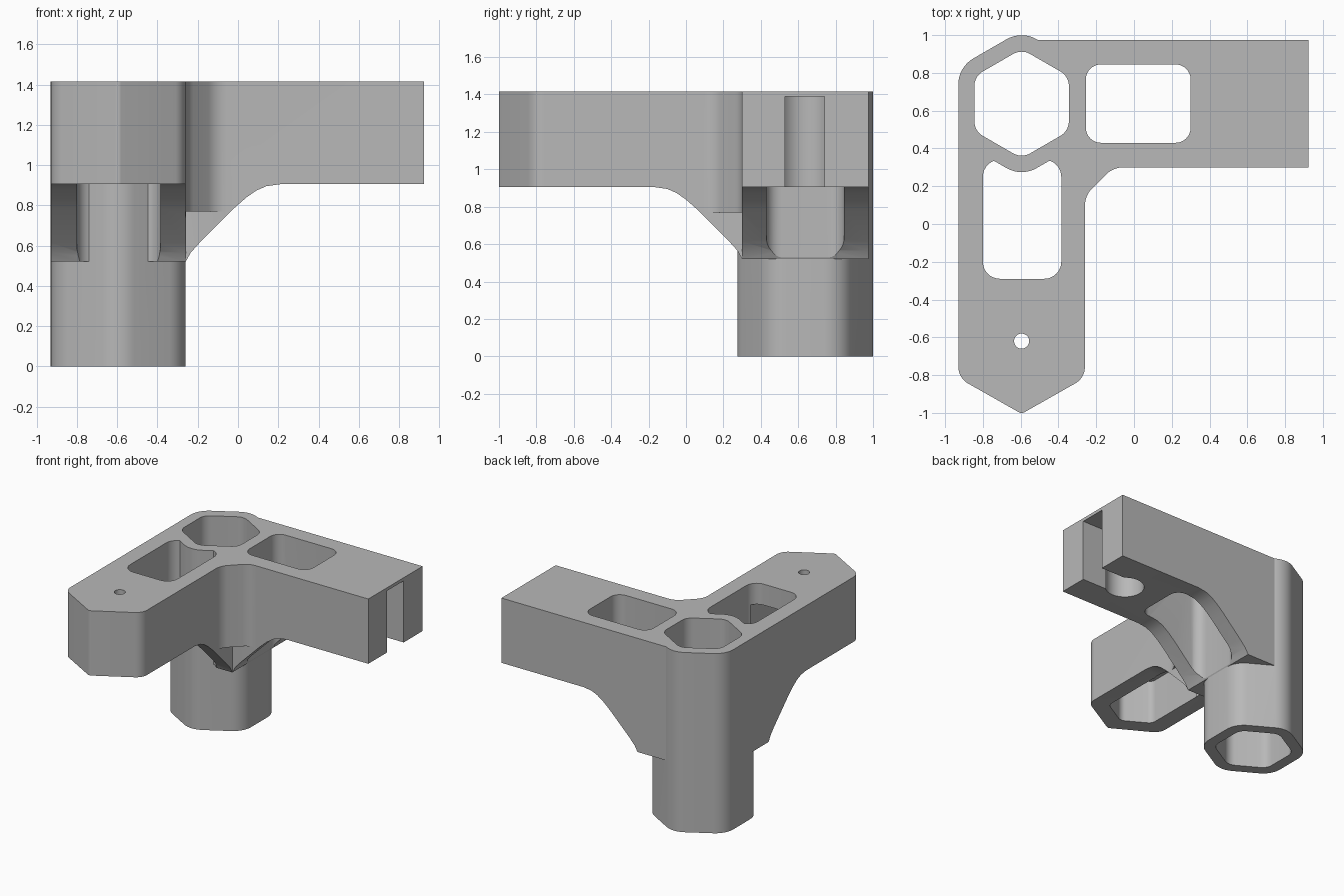
import bpy, bmesh, math
from mathutils import Vector

if "Cube" in bpy.data.objects:
    bpy.data.objects.remove(bpy.data.objects["Cube"])

grey = bpy.data.materials.new("plain grey")
grey.use_nodes = True
grey.diffuse_color = (0.48, 0.48, 0.48, 1)
grey.node_tree.nodes["Principled BSDF"].inputs["Base Color"].default_value = (0.48, 0.48, 0.48, 1)

TOP, UNDER, SHELF = 1.415, 0.905, 0.52
CX, CY = -0.595, 0.637          # centre of the hexagonal leg


def rounded(points, radius, steps=8):
    """Fillet each corner; radius is one number or one per corner."""
    out = []
    n = len(points)
    for i in range(n):
        r = radius[i] if isinstance(radius, (list, tuple)) else radius
        p = Vector(points[i])
        a = (Vector(points[i - 1]) - p).normalized()
        b = (Vector(points[(i + 1) % n]) - p).normalized()
        if r == 0:
            out.append(p)
            continue
        half = a.angle(b) / 2
        centre = p + (a + b).normalized() * (r / math.sin(half))
        start = p + a * (r / math.tan(half)) - centre
        end = p + b * (r / math.tan(half)) - centre
        turn = math.atan2(start.x * end.y - start.y * end.x, start.dot(end))
        for k in range(steps + 1):
            t = turn * k / steps
            c, s = math.cos(t), math.sin(t)
            out.append(centre + Vector((start.x * c - start.y * s, start.x * s + start.y * c)))
    return out


def prism(name, points, lo, hi, axis="z"):
    """Extrude a 2D profile between lo and hi along the chosen axis."""
    place = {"z": lambda p, d: (p[0], p[1], d),
             "y": lambda p, d: (p[0], d, p[1]),
             "x": lambda p, d: (d, p[0], p[1])}[axis]
    bm = bmesh.new()
    face = bm.faces.new([bm.verts.new(place(p, lo)) for p in points])
    new = bmesh.ops.extrude_face_region(bm, geom=[face])["geom"]
    shift = Vector(place((0, 0), hi - lo))
    bmesh.ops.translate(bm, verts=[v for v in new if isinstance(v, bmesh.types.BMVert)], vec=shift)
    bmesh.ops.recalc_face_normals(bm, faces=bm.faces)
    mesh = bpy.data.meshes.new(name)
    bm.to_mesh(mesh)
    bm.free()
    mesh.materials.append(grey)
    obj = bpy.data.objects.new(name, mesh)
    bpy.context.collection.objects.link(obj)
    return obj


def rect(x0, x1, y0, y1):
    return [(x0, y0), (x1, y0), (x1, y1), (x0, y1)]


def hexagon(radius):
    return [(CX + radius * math.sin(k * math.pi / 3), CY + radius * math.cos(k * math.pi / 3))
            for k in range(6)]


def circle(x, y, r, n=32):
    return [(x + r * math.cos(2 * math.pi * k / n), y + r * math.sin(2 * math.pi * k / n))
            for k in range(n)]


def combine(target, tool, operation):
    mod = target.modifiers.new("bool", "BOOLEAN")
    mod.operation, mod.solver, mod.object = operation, "EXACT", tool
    bpy.context.view_layer.objects.active = target
    bpy.ops.object.modifier_apply(modifier=mod.name)
    bpy.data.objects.remove(tool)


# L-shaped body, deep enough to hold the braces
outline = [(-0.93, 0.64), (-0.93, -0.815), (CX, -1.005), (-0.26, -0.815), (-0.26, 0.15),
           (-0.11, 0.30), (0.925, 0.30), (0.925, 0.975), (-0.56, 0.975), (CX, 0.80)]
body = prism("corner_bracket", rounded(outline, [0, 0.1, 0.03, 0.1, 0.13, 0.13, 0, 0, 0, 0]),
             SHELF, TOP)

# Curved undersides of the two braces
curve = [(-0.26, 0.52), (-0.235, 0.565), (-0.19, 0.615), (-0.02, 0.785), (0.04, 0.838),
         (0.09, 0.873), (0.14, 0.895), (0.21, UNDER), (1.3, UNDER), (1.3, 0.3), (-0.26, 0.3)]
combine(body, prism("brace_cut_x", curve, -1.5, 1.5, "y"), "DIFFERENCE")
combine(body, prism("brace_cut_y", [(0.04 - a, z) for a, z in curve], -1.5, 1.5, "x"), "DIFFERENCE")
combine(body, prism("inner_corner_cut", rect(-0.259, 0.5, -0.5, 0.299), 0.3, 0.77), "DIFFERENCE")

# Openings in the two arms
combine(body, prism("side_opening", rounded(rect(-0.255, 0.30, 0.43, 0.845), 0.08), 0.3, 1.6), "DIFFERENCE")
combine(body, prism("front_opening", rounded(rect(-0.80, -0.385, -0.29, 0.34), 0.09), 0.3, 1.6), "DIFFERENCE")

# Hollow under the front arm, with a screw hole above it
pocket = [(-0.797, -0.24), (-0.797, -0.745), (CX, -0.863), (-0.388, -0.745), (-0.388, -0.24)]
combine(body, prism("front_pocket", rounded(pocket, [0, 0.06, 0.06, 0.06, 0]), 0.3, 1.25), "DIFFERENCE")
combine(body, prism("screw_hole", circle(CX, -0.62, 0.04), 0.3, 1.6), "DIFFERENCE")

# Keyhole slot in the end of the side arm
combine(body, prism("end_slot", rect(0.62, 1.2, 0.53, 0.74), 0.3, 1.39), "DIFFERENCE")
combine(body, prism("slot_end", circle(0.62, 0.635, 0.14), 0.3, 1.39), "DIFFERENCE")

# Hollow hexagonal leg
combine(body, prism("leg", rounded(hexagon(0.387), 0.16), 0, TOP), "UNION")
combine(body, prism("leg_bore", rounded(hexagon(0.289), 0.09), -0.2, 1.6), "DIFFERENCE")

# Smooth shading with crisp edges
for o in bpy.context.selected_objects:
    o.select_set(False)
body.select_set(True)
bpy.context.view_layer.objects.active = body
bpy.ops.object.shade_smooth_by_angle(angle=math.radians(25))
